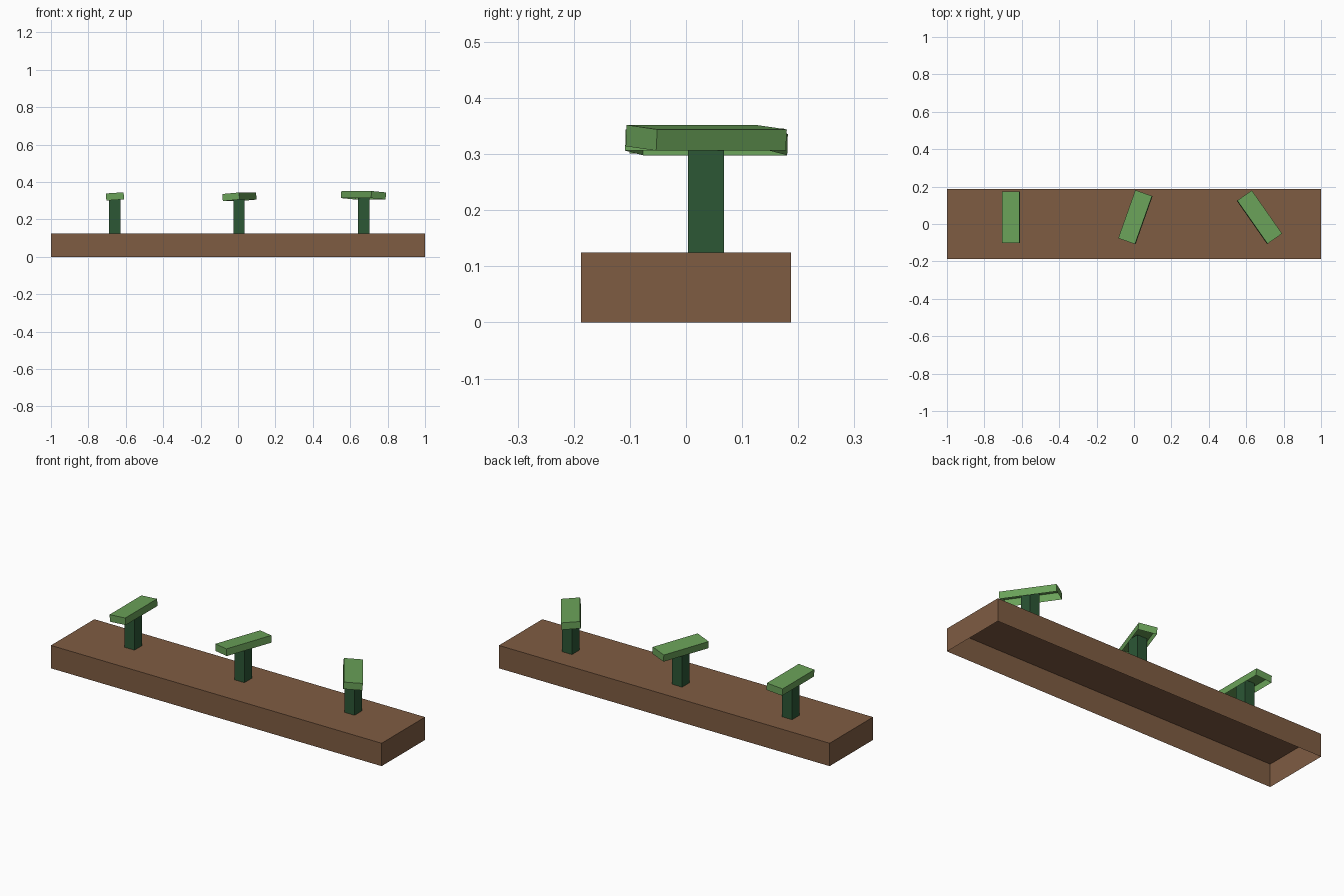
import bpy, bmesh
from math import radians
from mathutils import Matrix

cube = bpy.data.objects.get("Cube")
if cube:
    bpy.data.objects.remove(cube, do_unlink=True)


def material(name, rgb):
    mat = bpy.data.materials.new(name)
    mat.use_nodes = True
    mat.diffuse_color = (*rgb, 1)
    mat.node_tree.nodes["Principled BSDF"].inputs["Base Color"].default_value = (*rgb, 1)
    return mat


def open_box(name, size, top, mat, rotation=(0, 0, 0)):
    """Thin box shell without a floor; its origin is the centre of its top."""
    bm = bmesh.new()
    bmesh.ops.create_cube(bm, size=1, matrix=Matrix.Diagonal((*size, 1)))
    floor = min(bm.faces, key=lambda f: f.calc_center_median().z)
    bmesh.ops.delete(bm, geom=[floor], context='FACES_ONLY')
    bmesh.ops.translate(bm, verts=bm.verts, vec=(0, 0, -size[2] / 2))
    mesh = bpy.data.meshes.new(name)
    bm.to_mesh(mesh)
    bm.free()
    mesh.materials.append(mat)
    obj = bpy.data.objects.new(name, mesh)
    obj.location = top
    obj.rotation_euler = [radians(a) for a in rotation]
    bpy.context.collection.objects.link(obj)
    return obj


soil = material("soil brown", (0.212, 0.107, 0.055))
stem_green = material("dark stem green", (0.025, 0.095, 0.036))
leaf_green = material("leaf green", (0.145, 0.36, 0.1))

# Soil bed
open_box("soil_bed", (2, 0.375, 0.125), (0, 0, 0.125), soil)

# Sprouts: x position, leaf length, leaf top height, leaf roll, leaf turn
sprouts = {
    "right": (-0.659, 0.275, 0.342, -4, 0),
    "middle": (0.006, 0.273, 0.34, -5, -19.5),
    "left": (0.672, 0.282, 0.348, 4.8, 35),
}
for side, (x, length, top, roll, turn) in sprouts.items():
    stem_top = top - 0.004
    open_box(side + "_stem", (0.06, 0.064, stem_top - 0.125), (x, 0.036, stem_top), stem_green)
    open_box(side + "_leaf", (0.095, length, 0.038), (x, 0.037, top), leaf_green, (0, roll, turn))
